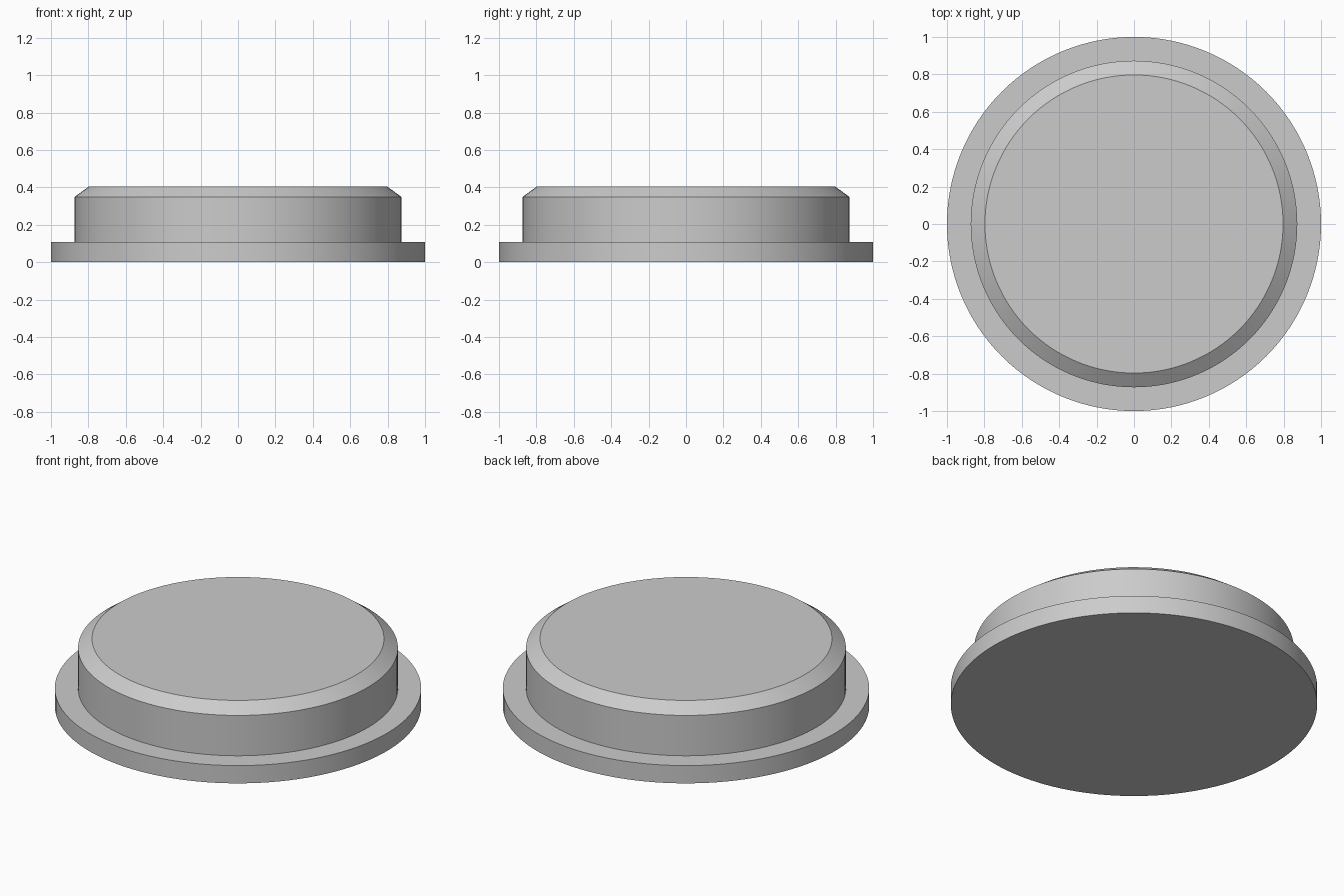
import bpy, bmesh, math
from mathutils import Matrix

cube = bpy.data.objects.get("Cube")
if cube:
    bpy.data.objects.remove(cube, do_unlink=True)

SEGMENTS = 128

grey = bpy.data.materials.new("plain grey")
grey.use_nodes = True
colour = (0.6, 0.6, 0.6, 1)
grey.diffuse_color = colour
grey.node_tree.nodes["Principled BSDF"].inputs["Base Color"].default_value = colour


def turned_part(name, profile):
    """Spin a (radius, height) profile about z; ends on the axis are closed."""
    bm = bmesh.new()
    verts = [bm.verts.new((r, 0, z)) for r, z in profile]
    edges = [bm.edges.new(pair) for pair in zip(verts, verts[1:])]
    bmesh.ops.spin(bm, geom=verts + edges, cent=(0, 0, 0), axis=(0, 0, 1),
                   angle=math.tau, steps=SEGMENTS, use_merge=True)
    bmesh.ops.remove_doubles(bm, verts=bm.verts, dist=0.0001)
    # Cap any open rim with one flat face
    bmesh.ops.holes_fill(bm, edges=[e for e in bm.edges if e.is_boundary], sides=0)
    bmesh.ops.recalc_face_normals(bm, faces=bm.faces)
    mesh = bpy.data.meshes.new(name)
    bm.to_mesh(mesh)
    bm.free()
    mesh.materials.append(grey)
    obj = bpy.data.objects.new(name, mesh)
    bpy.context.collection.objects.link(obj)
    bpy.ops.object.select_all(action='DESELECT')
    obj.select_set(True)
    bpy.context.view_layer.objects.active = obj
    bpy.ops.object.shade_smooth_by_angle(angle=math.radians(25))
    return obj


# Wide flange, stepped body and chamfered rim in one turned solid
turned_part("flanged_cap", [
    (1.0, 0.0), (1.0, 0.107),        # flange
    (0.873, 0.107), (0.873, 0.35),   # body wall
    (0.797, 0.405),                  # chamfer up to the flat top
])
